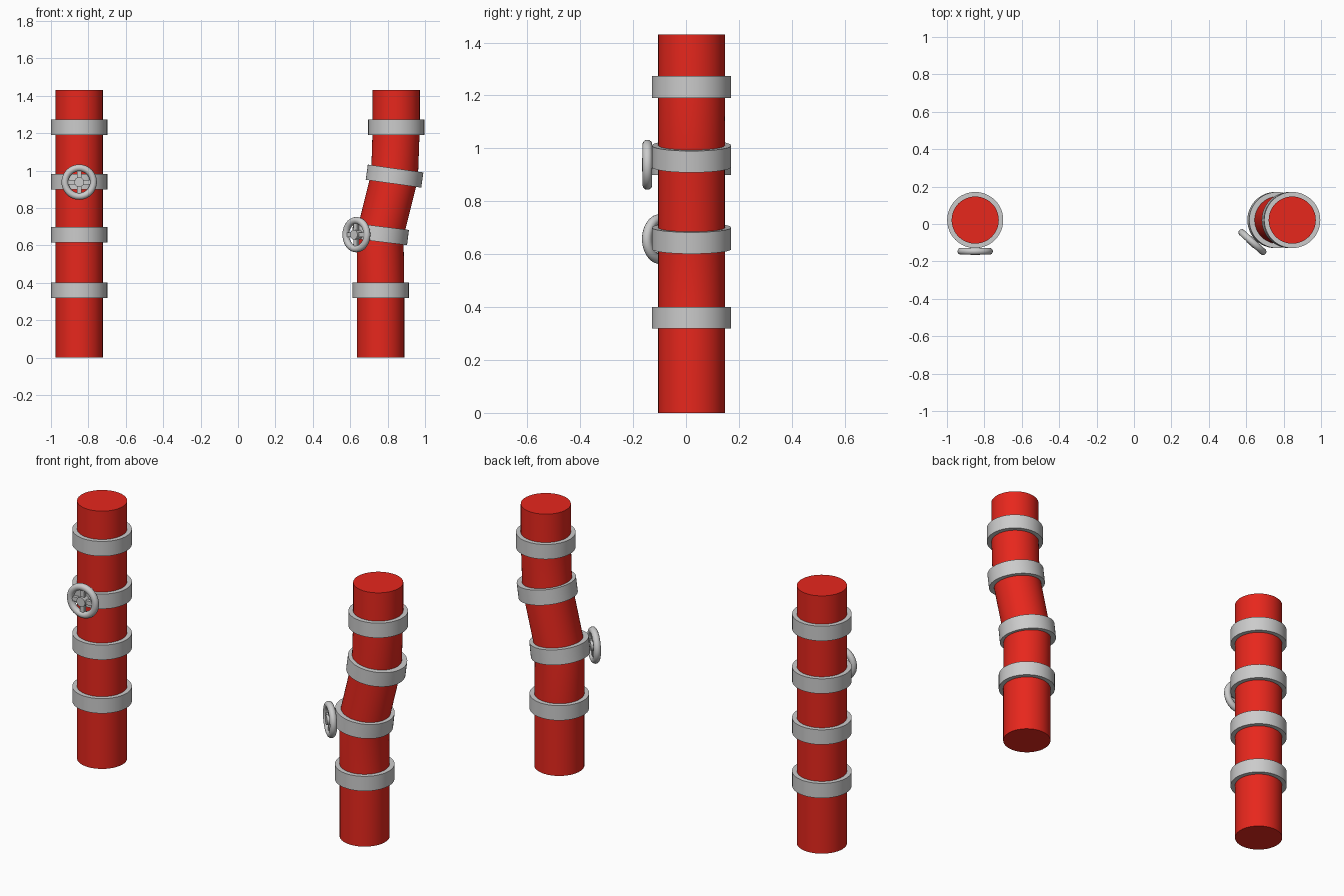
import bpy, bmesh
from math import radians, sin, cos, pi
from mathutils import Matrix, Vector

if "Cube" in bpy.data.objects:
    bpy.data.objects.remove(bpy.data.objects["Cube"])

SIDES = 48
PIPE_R, BAND_R, BAND_H, PIPE_Y = 0.126, 0.15, 0.082, 0.021

red = bpy.data.materials.new("red_paint")
red.diffuse_color = (0.8, 0.02, 0.012, 1)
red.use_nodes = True
red.node_tree.nodes["Principled BSDF"].inputs["Base Color"].default_value = red.diffuse_color


def smooth(obj, name):
    obj.name = name
    bpy.ops.object.select_all(action='DESELECT')
    obj.select_set(True)
    bpy.context.view_layer.objects.active = obj
    bpy.ops.object.shade_smooth_by_angle(angle=radians(35))
    return obj


def pipe(name, path):
    # sweep a circle through (x, z, lean) stations and cap both ends
    bm = bmesh.new()
    rings = []
    for x, z, lean in path:
        m = Matrix.Translation((x, PIPE_Y, z)) @ Matrix.Rotation(radians(lean), 4, 'Y')
        rings.append([bm.verts.new(m @ Vector((PIPE_R * cos(2 * pi * i / SIDES),
                                               PIPE_R * sin(2 * pi * i / SIDES), 0)))
                      for i in range(SIDES)])
    for a, b in zip(rings, rings[1:]):
        for i in range(SIDES):
            j = (i + 1) % SIDES
            bm.faces.new((a[i], a[j], b[j], b[i]))
    bm.faces.new(rings[0][::-1])
    bm.faces.new(rings[-1])
    mesh = bpy.data.meshes.new(name)
    bm.to_mesh(mesh)
    bm.free()
    mesh.materials.append(red)
    obj = bpy.data.objects.new(name, mesh)
    bpy.context.collection.objects.link(obj)
    return smooth(obj, name)


def band(name, x, z, lean):
    bpy.ops.mesh.primitive_cylinder_add(vertices=SIDES, radius=BAND_R, depth=BAND_H,
                                        location=(x, PIPE_Y, z), rotation=(0, radians(lean), 0))
    smooth(bpy.context.object, name)


def handwheel(name, loc, turn):
    # built facing -y at the origin, then turned about z
    place = Matrix.Translation(loc) @ Matrix.Rotation(radians(turn), 4, 'Z')
    face = Matrix.Rotation(radians(90), 4, 'X')
    bpy.ops.mesh.primitive_torus_add(major_segments=40, minor_segments=14,
                                     major_radius=0.076, minor_radius=0.0185)
    rim = smooth(bpy.context.object, name + "_rim")
    rim.matrix_world = place @ face
    bpy.ops.mesh.primitive_cylinder_add(vertices=24, radius=0.026, depth=0.042)
    hub = smooth(bpy.context.object, name + "_hub")
    hub.matrix_world = place @ face
    for i in range(2):
        bpy.ops.mesh.primitive_cube_add(size=1)
        spoke = bpy.context.object
        spoke.name = f"{name}_spoke_{i + 1}"
        spoke.matrix_world = (place @ Matrix.Rotation(radians(90 * i), 4, 'Y')
                              @ Matrix.Diagonal((0.15, 0.018, 0.024, 1)))


# straight pipe on the left, bent pipe on the right
LX = -0.849
left = [(LX, 0.36, 0), (LX, 0.657, 0), (LX, 0.94, 0), (LX, 1.232, 0)]
right = [(0.763, 0.36, 0), (0.76, 0.66, 7), (0.837, 0.97, 8), (0.846, 1.232, 0)]
for side, stations, top_x in (("left", left, LX), ("right", right, 0.846)):
    pipe(side + "_pipe", [(stations[0][0], 0, 0)] + stations + [(top_x, 1.43, 0)])
    for n, s in enumerate(stations):
        band(f"{side}_band_{n + 1}", *s)

# valve handwheels
handwheel("left_wheel", (LX, -0.146, 0.938), 0)
handwheel("right_wheel", (0.633, -0.097, 0.657), -42)
